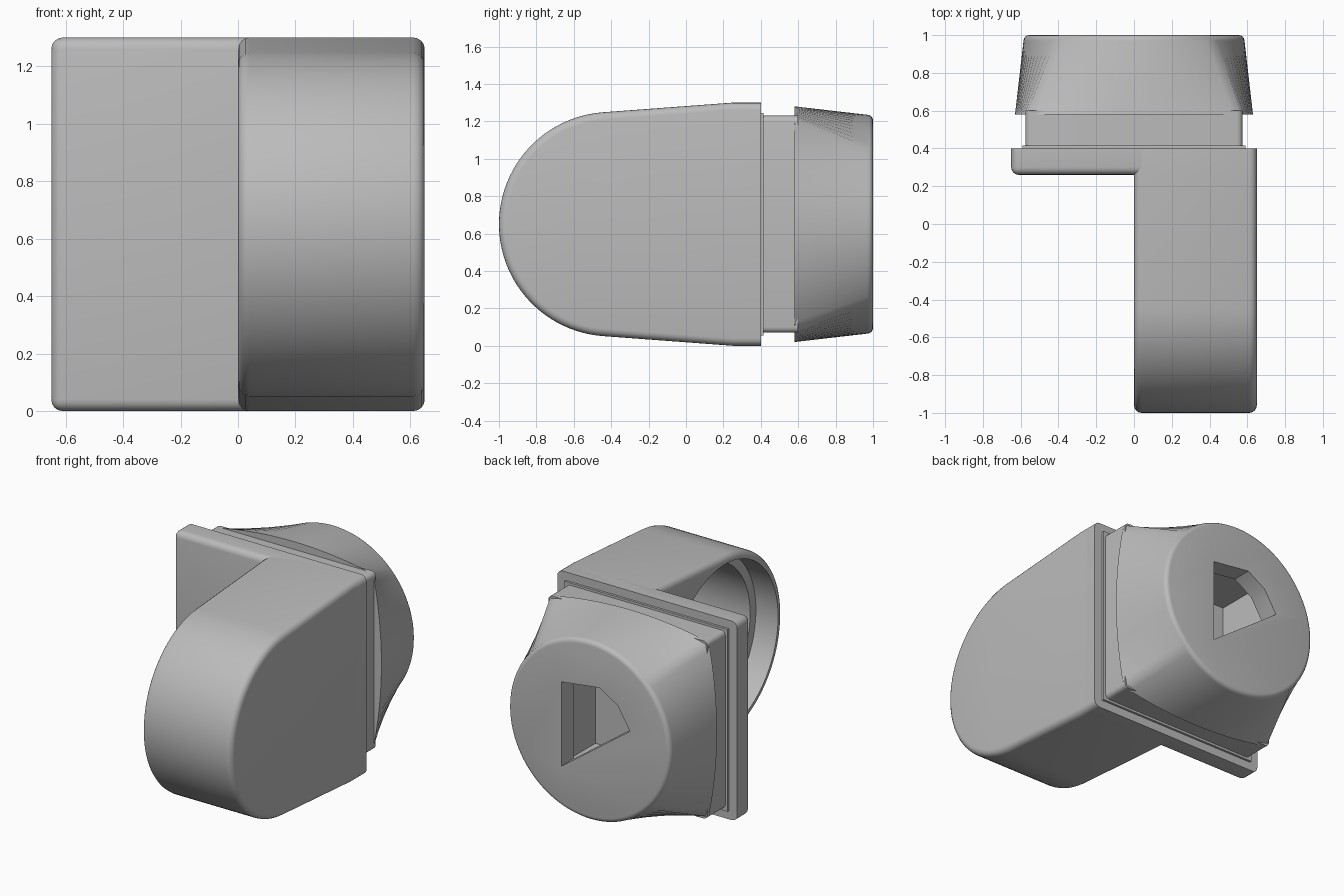
import bpy, bmesh, math
from mathutils import Vector, Matrix

if "Cube" in bpy.data.objects:
    bpy.data.objects.remove(bpy.data.objects["Cube"])

MID = 0.65  # height of the centre line

grey = bpy.data.materials.new("plain grey")
grey.use_nodes = True
colour = (0.5, 0.5, 0.5, 1)
grey.diffuse_color = colour
grey.node_tree.nodes["Principled BSDF"].inputs["Base Color"].default_value = colour


def finish(name, bm):
    bmesh.ops.recalc_face_normals(bm, faces=bm.faces)
    mesh = bpy.data.meshes.new(name)
    bm.to_mesh(mesh)
    bm.free()
    mesh.materials.append(grey)
    ob = bpy.data.objects.new(name, mesh)
    bpy.context.collection.objects.link(ob)
    return ob


def prism(name, points, offset, bevel=0, keep=None):
    """Extrude a flat outline; bevel the sharp edges accepted by keep."""
    bm = bmesh.new()
    face = bm.faces.new([bm.verts.new(p) for p in points])
    new = bmesh.ops.extrude_face_region(bm, geom=[face])["geom"]
    bmesh.ops.translate(bm, vec=offset, verts=[v for v in new if isinstance(v, bmesh.types.BMVert)])
    bmesh.ops.recalc_face_normals(bm, faces=bm.faces)
    if bevel:
        edges = [e for e in bm.edges if e.calc_face_angle(0) > 0.7 and (keep is None or keep(e))]
        bmesh.ops.bevel(bm, geom=edges, offset=bevel, segments=4, profile=0.5, affect='EDGES')
    return finish(name, bm)


def box(name, x, y0, y1, h, **kw):
    pts = [(sx * x, y0, MID + sz * h) for sx, sz in ((-1, -1), (1, -1), (1, 1), (-1, 1))]
    return prism(name, pts, (0, y1 - y0, 0), **kw)


def cylinder_x(name, radius, x0, x1, y):
    ring = [math.tau * i / 64 for i in range(64)]
    pts = [(x0, y + radius * math.cos(a), MID + radius * math.sin(a)) for a in ring]
    return prism(name, pts, (x1 - x0, 0, 0))


def cut(ob, cutter):
    mod = ob.modifiers.new("cut", 'BOOLEAN')
    mod.object, mod.operation, mod.solver = cutter, 'DIFFERENCE', 'EXACT'
    bpy.context.view_layer.objects.active = ob
    bpy.ops.object.modifier_apply(modifier=mod.name)


def not_back(e):
    return not all(v.co.y > 0.39 for v in e.verts)


# Arm: round nose widening towards the plate
nose = [math.radians(94 + 172 * i / 48) for i in range(49)]
outline = [(0, 0.4, 1.3), (0, 0.25, 1.3)]
outline += [(0, -0.4 + 0.6 * math.cos(a), MID + 0.6 * math.sin(a)) for a in nose]
outline += [(0, 0.25, 0), (0, 0.4, 0)]
arm = prism("arm", outline, (0.65, 0, 0), bevel=0.04, keep=not_back)

# Stepped round socket in the inner side of the arm
cutters = [cylinder_x("socket_rim_cutter", 0.55, -0.1, 0.16, -0.4),
           cylinder_x("socket_cutter", 0.49, 0.1, 0.57, -0.4)]
for c in cutters:
    cut(arm, c)

# Flange plate and the neck behind it
plate = box("flange_plate", 0.65, 0.26, 0.4, 0.65, bevel=0.04, keep=not_back)
neck = box("neck", 0.575, 0.38, 0.6, 0.58, bevel=0.03,
           keep=lambda e: abs(e.verts[0].co.y - e.verts[1].co.y) > 0.1)

# Fillet skirt where the neck meets the plate
skirt = box("neck_skirt", 0.59, 0.39, 0.415, 0.595)

# Cap: bowed square base lofted to a round end with a soft rim
N = 24
bm = bmesh.new()


def cap_ring(y, radius=None):
    verts = []
    for side in range(4):
        turn = Matrix.Rotation(-side * math.pi / 2, 3, 'Y')
        for i in range(N):
            u = 2 * i / N - 1
            if radius is None:
                p = Vector((u * 0.57, 0, 0.57 + 0.06 * (1 - u * u)))
            else:
                a = u * math.pi / 4
                p = Vector((radius * math.sin(a), 0, radius * math.cos(a)))
            verts.append(bm.verts.new(turn @ p + Vector((0, y, MID))))
    return verts


rings = [cap_ring(0.58)]
for k in range(5):
    a = k * math.pi / 8
    rings.append(cap_ring(0.97 + 0.03 * math.sin(a), 0.555 + 0.03 * math.cos(a)))
# Sort each ring by angle so that neighbouring sides join up
for r in rings:
    r.sort(key=lambda v: math.atan2(v.co.x, v.co.z - MID + 1e-7))
for r, s in zip(rings, rings[1:]):
    for i in range(len(r)):
        j = (i + 1) % len(r)
        bm.faces.new((r[i], r[j], s[j], s[i]))
bm.faces.new(rings[0])
bm.faces.new(rings[-1])
cap = finish("cap", bm)

# Hollow inside, opened by a five-sided hole in the round end
hollow = box("hollow_cutter", 0.36, 0.42, 0.87, 0.4)
hole_shape = [(0.2, 0.265), (-0.075, 0.3), (-0.205, 0.22), (-0.295, 0.075), (0.2, -0.285)]
hole = prism("hole_cutter", [(x, 0.8, MID + z) for x, z in hole_shape], (0, 0.4, 0))
cut(neck, hollow)
cut(cap, hollow)
cut(cap, hole)

for c in cutters + [hollow, hole]:
    bpy.data.objects.remove(c)

# Smooth the curved surfaces, keep real edges sharp
for ob in (arm, plate, neck, skirt, cap):
    bpy.ops.object.select_all(action='DESELECT')
    ob.select_set(True)
    bpy.context.view_layer.objects.active = ob
    bpy.ops.object.shade_smooth_by_angle(angle=math.radians(35))
